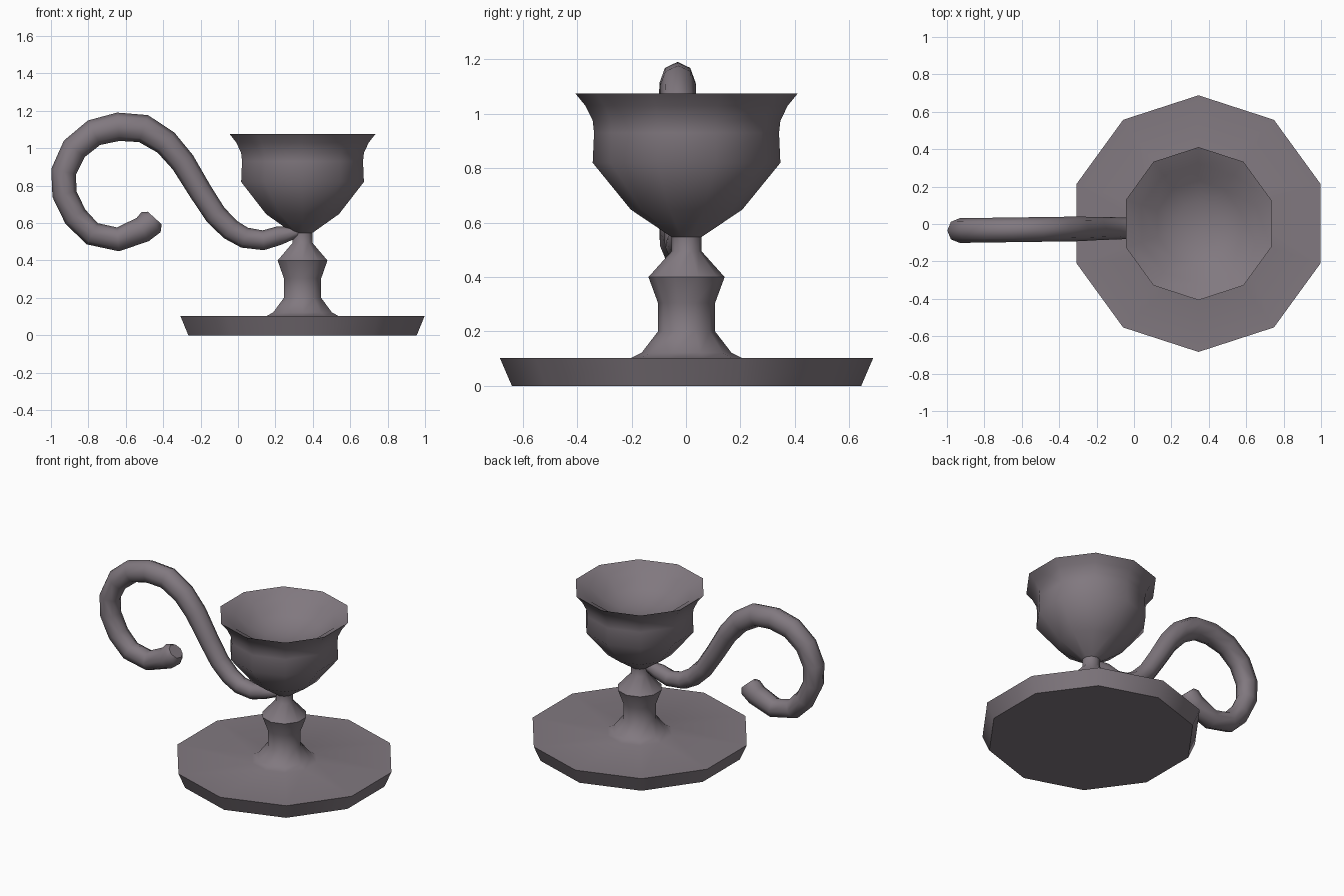
import bpy, bmesh, math
from mathutils import Vector

if "Cube" in bpy.data.objects:
    bpy.data.objects.remove(bpy.data.objects["Cube"])

metal = bpy.data.materials.new("dull pewter")
metal.diffuse_color = (0.22, 0.19, 0.214, 1)
metal.use_nodes = True
metal.node_tree.nodes["Principled BSDF"].inputs["Base Color"].default_value = metal.diffuse_color
CX = 0.345  # axis of the candle holder


def skin(name, rings, angle=42):
    """Bridge equal-sized rings of points into a closed, smooth-shaded shell."""
    bm = bmesh.new()
    loops = [[bm.verts.new(p) for p in ring] for ring in rings]
    n = len(loops[0])
    for a, b in zip(loops, loops[1:]):
        for i in range(n):
            j = (i + 1) % n
            bm.faces.new((a[i], a[j], b[j], b[i]))
    bm.faces.new(loops[0][::-1])
    bm.faces.new(loops[-1])
    bmesh.ops.recalc_face_normals(bm, faces=bm.faces)
    me = bpy.data.meshes.new(name)
    bm.to_mesh(me)
    bm.free()
    me.materials.append(metal)
    me.shade_smooth()
    me.set_sharp_from_angle(angle=math.radians(angle))
    ob = bpy.data.objects.new(name, me)
    bpy.context.collection.objects.link(ob)
    return ob


def lathe(name, profile, sides=10):
    def ring(r, z):
        return [(CX + r * math.cos(math.pi / 2 + math.tau * i / sides),
                 0.002 + r * math.sin(math.pi / 2 + math.tau * i / sides), z)
                for i in range(sides)]
    return skin(name, [ring(r, z) for r, z in profile])


# Dish, turned stem and candle cup as one shell, ending in the shallow cup hollow
lathe("candle_holder", [(0.642, 0), (0.686, 0.102), (0.205, 0.102), (0.165, 0.122),
                        (0.105, 0.2), (0.105, 0.305), (0.14, 0.4), (0.055, 0.495),
                        (0.055, 0.547), (0.205, 0.648), (0.345, 0.82), (0.34, 0.93),
                        (0.345, 0.975), (0.372, 1.03), (0.409, 1.075), (0.32, 1.03),
                        (0.23, 0.96), (0.12, 0.92), (0.03, 0.91)])

# Curled handle: x, z, radius along its centre line
path = [(0.32, 0.553, 0.028), (0.22, 0.533, 0.05), (0.135, 0.508, 0.053), (0.035, 0.522, 0.056),
        (-0.04, 0.565, 0.058), (-0.12, 0.645, 0.06), (-0.2, 0.768, 0.062),
        (-0.295, 0.925, 0.066), (-0.385, 1.03, 0.07), (-0.505, 1.105, 0.076),
        (-0.64, 1.115, 0.076), (-0.77, 1.083, 0.073), (-0.875, 0.997, 0.071),
        (-0.932, 0.875, 0.068), (-0.928, 0.755, 0.066), (-0.87, 0.635, 0.065),
        (-0.78, 0.543, 0.064), (-0.642, 0.513, 0.064), (-0.51, 0.565, 0.07),
        (-0.465, 0.605, 0.074), (-0.445, 0.627, 0.05)]
# The handle leans very slightly towards the front at its far end
pts = [Vector((x, -0.022 + 0.014 * min(x, 0), z)) for x, z, r in path]
rings = []
for k, p in enumerate(pts):
    t = pts[min(k + 1, len(pts) - 1)] - pts[max(k - 1, 0)]
    side = Vector((-t.z, 0, t.x)).normalized()
    r = path[k][2]
    rings.append([p + side * r * math.cos(math.tau * i / 8)
                  + Vector((0, 1, 0)) * min(r, 0.066) * math.sin(math.tau * i / 8)
                  for i in range(8)])
skin("curled_handle", rings, 50)
